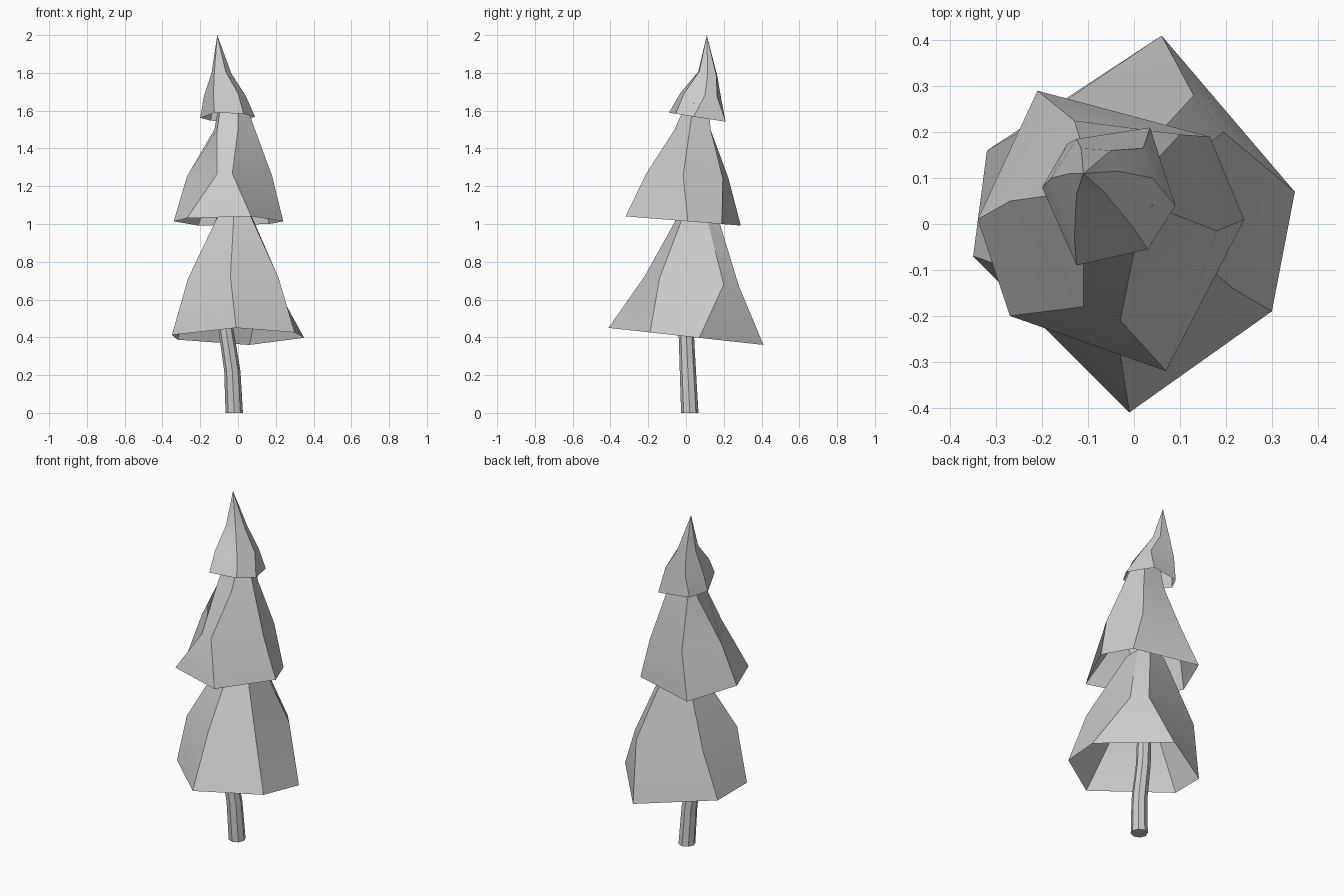
import bpy, bmesh, math
from mathutils import Vector

cube = bpy.data.objects.get("Cube")
if cube:
    bpy.data.objects.remove(cube, do_unlink=True)

grey = bpy.data.materials.new("light grey")
grey.use_nodes = True
colour = (0.6, 0.6, 0.6, 1)
grey.diffuse_color = colour
grey.node_tree.nodes["Principled BSDF"].inputs["Base Color"].default_value = colour


def loft(name, rings, tip=None, cap_bottom=False):
    """Skin a stack of equal-length rings; close the top with a tip or a cap."""
    bm = bmesh.new()
    loops = [[bm.verts.new(p) for p in ring] for ring in rings]
    n = len(loops[0])
    for low, high in zip(loops, loops[1:]):
        for i in range(n):
            j = (i + 1) % n
            bm.faces.new((low[i], low[j], high[j], high[i]))
    top = loops[-1]
    if tip:
        apex = bm.verts.new(tip)
        for i in range(n):
            bm.faces.new((top[i], top[(i + 1) % n], apex))
    else:
        bm.faces.new(top)
    if cap_bottom:
        bm.faces.new(loops[0][::-1])
    mesh = bpy.data.meshes.new(name)
    bm.to_mesh(mesh)
    bm.free()
    mesh.materials.append(grey)
    obj = bpy.data.objects.new(name, mesh)
    bpy.context.collection.objects.link(obj)
    bpy.ops.object.select_all(action='DESELECT')
    obj.select_set(True)
    bpy.context.view_layer.objects.active = obj
    bpy.ops.object.shade_smooth_by_angle(angle=math.radians(30))
    return obj


def ring(z, slope, *points):
    """Six-sided ring on a plane that leans along y."""
    return [(x, y, z + slope * y) for x, y in points]


# Bent trunk
path = [(-.02, .02, 0, .046), (-.03, .01, .22, .043), (-.065, 0, .45, .04),
        (-.05, .03, .75, .035), (-.02, .06, 1, .03)]
loft("trunk", [[(x + r * math.cos(math.tau * i / 8), y + r * math.sin(math.tau * i / 8), z)
                for i in range(8)] for x, y, z, r in path], cap_bottom=True)

# Lower skirt of branches, open underneath
loft("lower_branches", [
    ring(.405, -.11, (-.01, -.41), (.3, -.19), (.35, .07), (.06, .41), (-.32, .16), (-.35, -.07)),
    ring(.7, -.1, (-.04, -.22), (.215, -.14), (.195, .2), (.13, .28), (-.25, .2), (-.265, -.1)),
    ring(1.08, -.1, (-.02, -.02), (.05, 0), (.06, .1), (.02, .16), (-.1, .13), (-.09, .03)),
])

# Middle skirt
loft("middle_branches", [
    ring(1.015, -.08, (.07, -.32), (.24, .01), (.165, .19), (-.21, .29), (-.34, .01), (-.27, -.2)),
    ring(1.255, -.06, (-.03, -.21), (.18, -.015), (.1, .195), (-.13, .225), (-.27, .05), (-.11, -.18)),
    ring(1.5, 0, (0, -.06), (.09, .02), (.04, .13), (-.1, .13), (-.125, .07), (-.11, -.04)),
    ring(1.64, 0, (0, 0), (.04, .04), (.02, .12), (-.08, .12), (-.1, .08), (-.09, .01)),
])

# Pointed crown leaning to one side
loft("top_branches", [
    ring(1.575, -.16, (-.125, -.09), (.03, -.055), (.09, .04), (.035, .21), (-.145, .175), (-.2, .08)),
    ring(1.69, -.1, (-.13, -.03), (0, -.01), (.04, .1), (.02, .165), (-.125, .185), (-.18, .1)),
    ring(1.82, -.2, (-.125, .065), (-.065, .07), (-.035, .115), (-.05, .16), (-.115, .165), (-.14, .11)),
], tip=(-.11, .11, 2))
